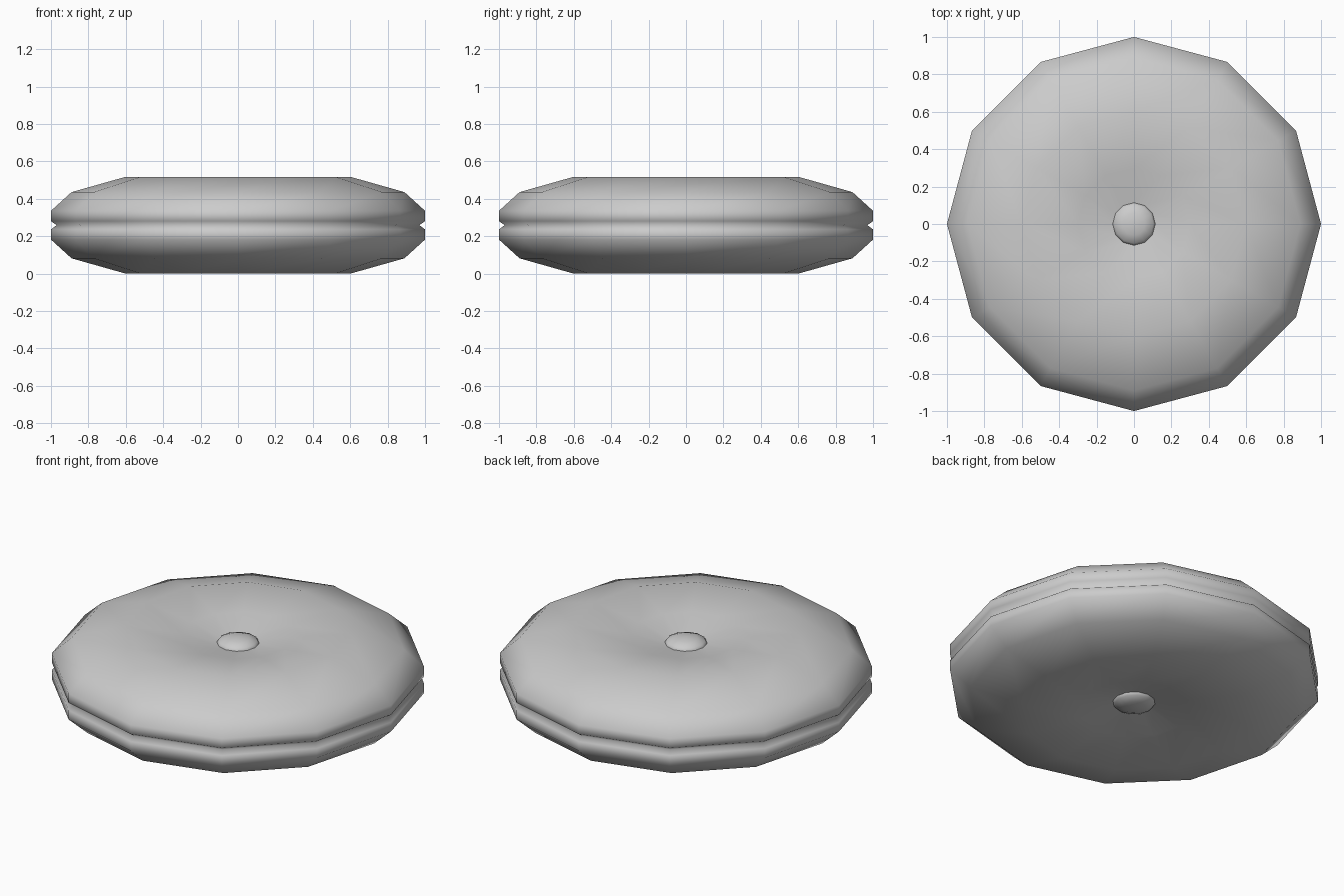
import bpy, bmesh
from math import pi, sin, cos

if "Cube" in bpy.data.objects:
    bpy.data.objects.remove(bpy.data.objects["Cube"])

SIDES = 12

def lathe(name, profile, sides=SIDES):
    """Spin (radius, z) points, pole to pole, into a closed smooth solid."""
    bm = bmesh.new()
    rings = []
    for r, z in profile:
        if r == 0:
            rings.append([bm.verts.new((0, 0, z))] * sides)
        else:
            rings.append([bm.verts.new((r * cos(2 * pi * i / sides), r * sin(2 * pi * i / sides), z))
                          for i in range(sides)])
    for a, b in zip(rings, rings[1:]):
        for i in range(sides):
            j = (i + 1) % sides
            bm.faces.new(list(dict.fromkeys((a[i], a[j], b[j], b[i]))))
    bmesh.ops.recalc_face_normals(bm, faces=bm.faces)
    for f in bm.faces:
        f.smooth = True
    mesh = bpy.data.meshes.new(name)
    bm.to_mesh(mesh)
    bm.free()
    obj = bpy.data.objects.new(name, mesh)
    bpy.context.collection.objects.link(obj)
    return obj

# Padded cushion: dimpled faces, rounded rim, seam groove round the middle
MID = 0.267
lower = [(0, 0.10), (0.12, 0.085), (0.3, 0.045), (0.6, 0.008),
         (0.89, 0.09), (1.0, 0.19), (1.0, 0.245)]
upper = [(r, 2 * MID - z) for r, z in reversed(lower)]
lathe("cushion", lower + [(0.97, MID)] + upper)

# Tufting buttons sunk into both faces
for name, z in (("top_button", 0.44), ("bottom_button", 2 * MID - 0.44)):
    dome = [(0.12 * sin(pi * k / 6), -0.045 * cos(pi * k / 6)) for k in range(1, 6)]
    button = lathe(name, [(0, -0.045)] + dome + [(0, 0.045)])
    button.location.z = z

# Stand the model on the floor
for obj in bpy.context.collection.objects:
    obj.location.z -= 0.008
